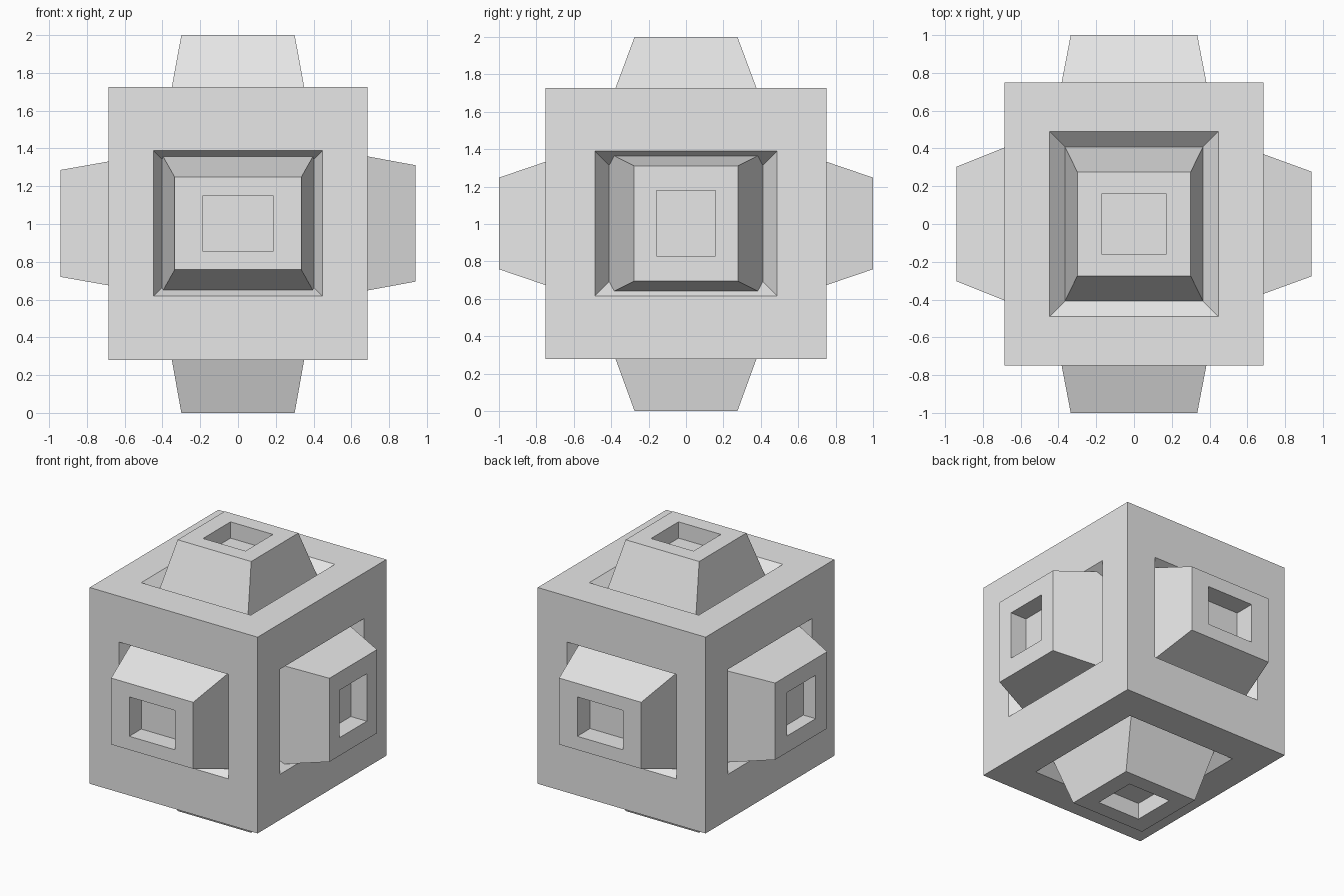
import bpy
import bmesh
from mathutils import Vector

if "Cube" in bpy.data.objects:
    bpy.data.objects.remove(bpy.data.objects["Cube"], do_unlink=True)

CENTRE = Vector((0, 0, 1.003))
BOX = Vector((0.685, 0.75, 0.7235))
DEPTH = 0.2  # how far the sloped sockets sink into the body

grey = bpy.data.materials.new("plain grey")
grey.use_nodes = True
grey.diffuse_color = (0.8, 0.8, 0.8, 1)
grey.node_tree.nodes["Principled BSDF"].inputs["Base Color"].default_value = (0.8, 0.8, 0.8, 1)


def loft(bm, axis, sign, rings, close_start):
    """Join rectangles (half u, half v, distance) stacked along one axis."""
    u_axis, v_axis = [i for i in range(3) if i != axis]
    loops = []
    for hu, hv, dist in rings:
        loop = []
        for su, sv in ((-1, -1), (1, -1), (1, 1), (-1, 1)):
            p = CENTRE.copy()
            p[axis] += sign * dist
            p[u_axis] += su * hu
            p[v_axis] += sv * hv
            loop.append(bm.verts.new(p))
        loops.append(loop)
    for a, b in zip(loops, loops[1:]):
        for i in range(4):
            j = (i + 1) % 4
            bm.faces.new((a[i], a[j], b[j], b[i]))
    bm.faces.new(loops[-1])
    if close_start:
        bm.faces.new(loops[0])


def finish(bm, name):
    bmesh.ops.remove_doubles(bm, verts=bm.verts, dist=0.0001)
    bmesh.ops.recalc_face_normals(bm, faces=bm.faces)
    mesh = bpy.data.meshes.new(name)
    bm.to_mesh(mesh)
    bm.free()
    mesh.materials.append(grey)
    bpy.context.collection.objects.link(bpy.data.objects.new(name, mesh))


# Per axis: socket opening half sizes and wall slope
sockets = {
    0: (0.487, 0.387, 0.68),
    1: (0.447, 0.385, 0.47),
    2: (0.447, 0.49, 1.05),
}

# Name, axis, sign, tip distance, tip size, size at body face, hole size, hole depth
studs = [
    ("front_stud", 1, -1, 1.0, (0.335, 0.245), (0.383, 0.33), (0.187, 0.145), 0.14),
    ("back_stud", 1, 1, 1.0, (0.335, 0.245), (0.383, 0.33), (0.187, 0.145), 0.15),
    ("left_stud", 0, 1, 0.94, (0.277, 0.308), (0.37, 0.355), (0.158, 0.175), 0.13),
    ("right_stud", 0, -1, 0.94, (0.303, 0.283), (0.405, 0.328), (0.168, 0.16), 0.10),
    ("top_stud", 2, 1, 0.997, (0.30, 0.275), (0.35, 0.377), (0.173, 0.16), 0.12),
    ("bottom_stud", 2, -1, 1.003, (0.30, 0.275), (0.35, 0.377), (0.173, 0.16), 0.12),
]

# Box body with a sloped socket sunk into every side
body = bmesh.new()
for axis, (hu, hv, slope) in sockets.items():
    bu, bv = [BOX[i] for i in range(3) if i != axis]
    face, shrink = BOX[axis], slope * DEPTH
    for sign in (-1, 1):
        loft(body, axis, sign, [
            (bu, bv, face),
            (hu, hv, face),
            (hu - shrink, hv - shrink, face - DEPTH),
        ], False)
finish(body, "body")

# Tapered studs with a square recess in the tip
for name, axis, sign, tip, top, mid, hole, hole_depth in studs:
    face = BOX[axis]
    grow = DEPTH / (tip - face)
    base = [m + (m - t) * grow for t, m in zip(top, mid)]
    bm = bmesh.new()
    loft(bm, axis, sign, [
        (*base, face - DEPTH),
        (*top, tip),
        (*hole, tip),
        (*hole, tip - hole_depth),
    ], True)
    finish(bm, name)
